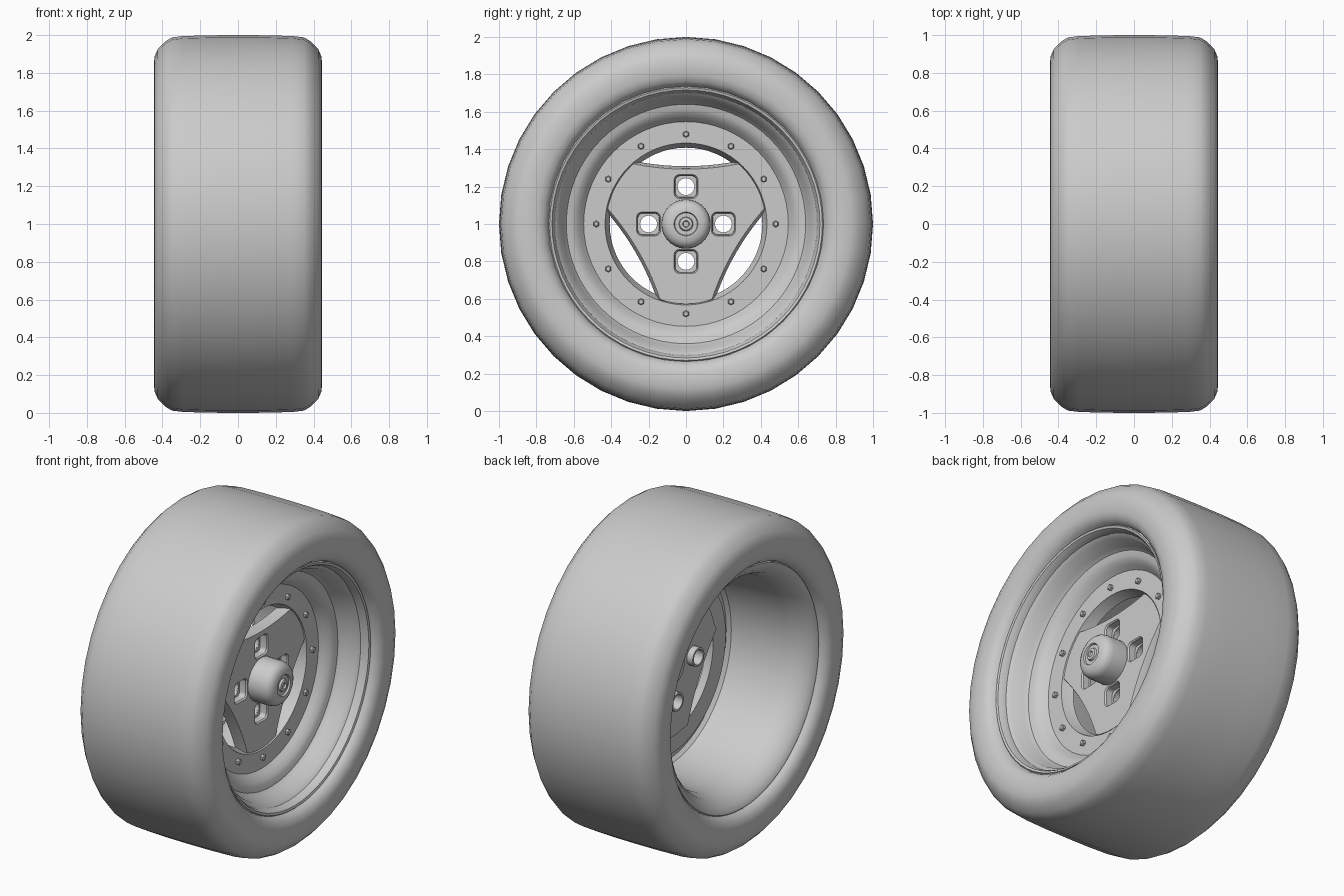
import bpy, bmesh
from math import sin, cos, radians, pi, tau
from mathutils import Vector

if "Cube" in bpy.data.objects:
    bpy.data.objects.remove(bpy.data.objects["Cube"])


def smooth(ob, angle):
    bpy.ops.object.select_all(action='DESELECT')
    bpy.context.view_layer.objects.active = ob
    ob.select_set(True)
    bpy.ops.object.shade_smooth_by_angle(angle=radians(angle))


def finish(name, bm, angle=35):
    bmesh.ops.recalc_face_normals(bm, faces=bm.faces)
    me = bpy.data.meshes.new(name)
    bm.to_mesh(me)
    bm.free()
    ob = bpy.data.objects.new(name, me)
    bpy.context.collection.objects.link(ob)
    smooth(ob, angle)
    return ob


def stack(name, rings, closed, angle=35):
    """Skin a list of equal point rings; join the ends or cap them."""
    bm = bmesh.new()
    rings = [[bm.verts.new(p) for p in ring] for ring in rings]
    for k in range(len(rings) if closed else len(rings) - 1):
        a, b = rings[k], rings[(k + 1) % len(rings)]
        for i in range(len(a)):
            j = (i + 1) % len(a)
            bm.faces.new((a[i], a[j], b[j], b[i]))
    if not closed:
        bm.faces.new(rings[0])
        bm.faces.new(rings[-1])
    return finish(name, bm, angle)


def revolve(name, prof, n, centre=(0, 1), closed=True, angle=35):
    """Turn an (x, radius) profile around an axis parallel to x."""
    return stack(name, [[(x, centre[0] + r * sin(tau * i / n), centre[1] + r * cos(tau * i / n))
                         for i in range(n)] for x, r in prof], closed, angle)


def prism(name, loops):
    """Solid through stacked (x, [(y, z)...]) outlines around the hub."""
    return stack(name, [[(x, y, z + 1) for y, z in pts] for x, pts in loops], False)


def cut(ob, cutter):
    m = ob.modifiers.new('cut', 'BOOLEAN')
    m.operation, m.solver, m.object = 'DIFFERENCE', 'EXACT', cutter
    bpy.ops.object.select_all(action='DESELECT')
    bpy.context.view_layer.objects.active = ob
    ob.select_set(True)
    bpy.ops.object.modifier_apply(modifier=m.name)
    bpy.data.objects.remove(cutter)


# tyre: symmetric slick section with flat sidewalls and chamfered shoulders
half = [(0.34, 0.712), (0.37, 0.73), (0.405, 0.742), (0.43, 0.765), (0.442, 0.80), (0.444, 0.84),
        (0.443, 0.885), (0.425, 0.925), (0.385, 0.967), (0.35, 0.988), (0.29, 0.995),
        (0.15, 0.999), (0.0, 1.0)]
revolve('tyre', half + [(-x, r) for x, r in half[-2::-1]], 40, angle=60)

# rim: stepped dish in front, open barrel behind
revolve('rim', [
    (0.365, 0.737), (0.385, 0.737), (0.394, 0.729), (0.39, 0.716), (0.37, 0.705), (0.345, 0.70),
    (0.325, 0.678), (0.255, 0.657), (0.232, 0.64), (0.225, 0.612), (0.215, 0.59), (0.19, 0.567),
    (0.165, 0.547), (0.165, 0.433), (0.155, 0.43), (0.10, 0.408), (0.10, 0.53), (0.125, 0.545),
    (0.135, 0.585), (0.115, 0.605), (-0.25, 0.63), (-0.33, 0.655), (-0.37, 0.69), (-0.39, 0.715),
    (-0.394, 0.729), (-0.385, 0.737), (-0.365, 0.737)], 64)


# spoke plate: disc with three scooped windows
def plate_outline(d):
    pts = []
    for k in range(3):
        base = radians(90 + 120 * k)
        u, v = Vector((cos(base), sin(base))), Vector((-sin(base), cos(base)))
        for i in range(11):
            t = -1 + i / 5
            p = u * (d + 0.028 * t * t) + v * (0.28 * t)
            pts.append((p.x, p.y))
        for i in range(1, 8):
            a = base + radians(41 + 38 * i / 8)
            pts.append((0.427 * cos(a), 0.427 * sin(a)))
    return pts


plate = prism('spoke_plate', [(0.095, plate_outline(0.309)), (0.152, plate_outline(0.298)),
                              (0.16, plate_outline(0.293))])


def rounded_square(cy, cz, h, r):
    pts = []
    for q, (sy, sz) in enumerate([(1, 1), (-1, 1), (-1, -1), (1, -1)]):
        for i in range(5):
            a = q * pi / 2 + i * pi / 8
            pts.append((cy + sy * (h - r) + r * cos(a), cz + sz * (h - r) + r * sin(a)))
    return pts


# lug pockets, through holes and sleeves
for k in range(4):
    cy, cz = 0.2 * cos(k * pi / 2), 0.2 * sin(k * pi / 2)
    cut(plate, prism('pocket_cutter', [(0.112, rounded_square(cy, cz, 0.056, 0.022)),
                                       (0.152, rounded_square(cy, cz, 0.058, 0.024)),
                                       (0.17, rounded_square(cy, cz, 0.072, 0.034))]))
    cut(plate, revolve('hole_cutter', [(0.0, 0.046), (0.2, 0.046)], 24, (cy, cz + 1), False))
    revolve('lug_sleeve', [(0.055, 0.045), (0.055, 0.057), (0.105, 0.057), (0.105, 0.045)],
            24, (cy, cz + 1))
smooth(plate, 30)

# hub cap with ringed nose
revolve('hub_cap', [
    (0.08, 0.10), (0.15, 0.10), (0.15, 0.132), (0.255, 0.131), (0.28, 0.126), (0.298, 0.113),
    (0.308, 0.095), (0.313, 0.07), (0.313, 0.064), (0.303, 0.060), (0.303, 0.038),
    (0.315, 0.034), (0.318, 0.028), (0.318, 0.018), (0.308, 0.014)], 40, closed=False)

# ring of hex bolts on the flange
for k in range(12):
    a = tau * k / 12
    revolve('flange_bolt', [(0.155, 0.018), (0.179, 0.018), (0.184, 0.012)], 6,
            (0.48 * sin(a), 1 + 0.48 * cos(a)), False, 25)
